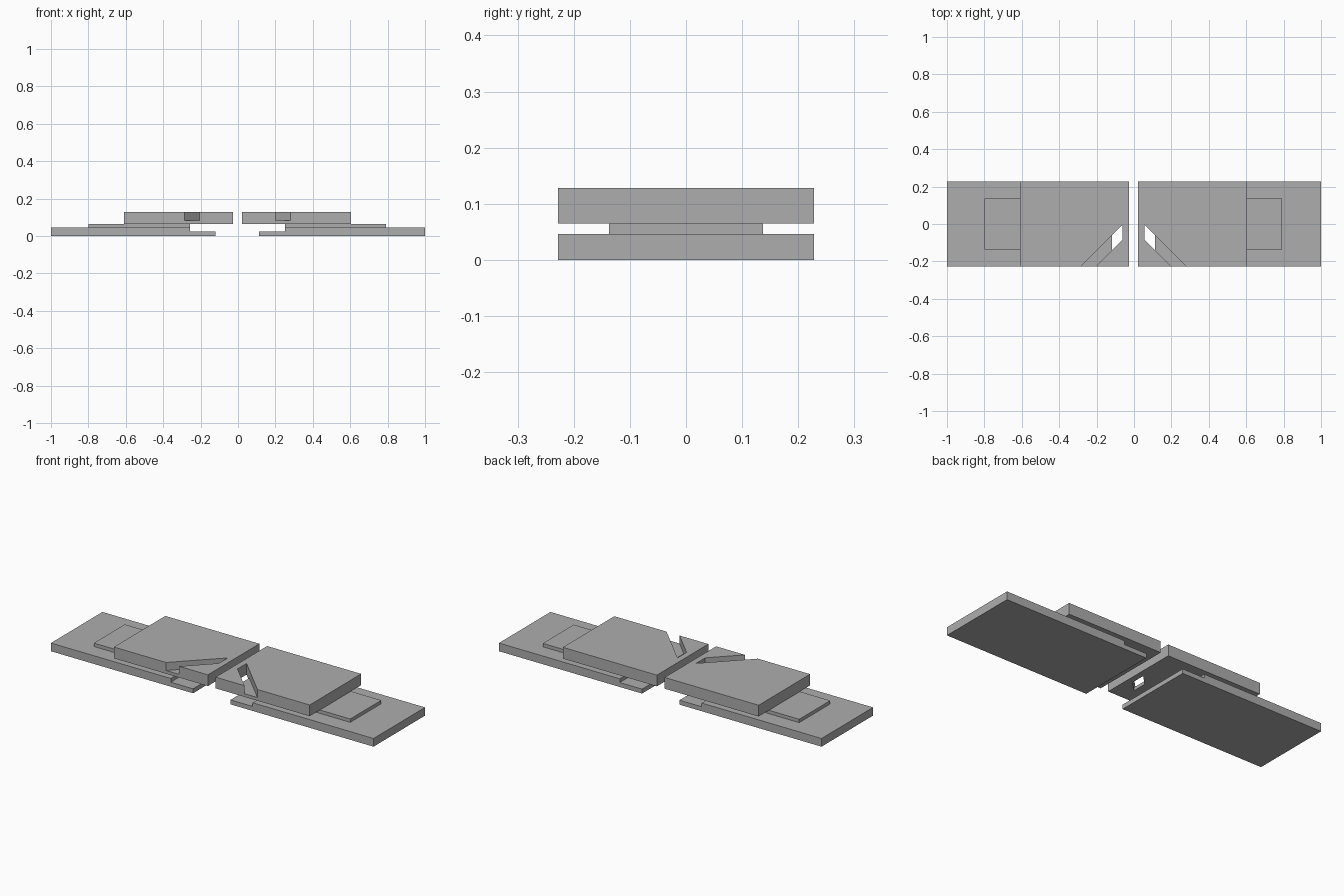
import bpy
import bmesh

cube = bpy.data.objects.get("Cube")
if cube:
    bpy.data.objects.remove(cube, do_unlink=True)

HALF_W = 0.228   # half width along y
SHIFT = -0.003   # the gap between the halves sits slightly off centre

grey = bpy.data.materials.new("plain grey")
grey.use_nodes = True
grey.diffuse_color = (0.42, 0.42, 0.42, 1)
grey.node_tree.nodes["Principled BSDF"].inputs["Base Color"].default_value = (0.42, 0.42, 0.42, 1)


def prism(name, outline, lift, hide=False):
    """Extrude a flat outline; lift maps (u, v, t) to a point for t = 0 or 1."""
    bm = bmesh.new()
    rings = [[bm.verts.new(lift(u, v, t)) for u, v in outline] for t in (0, 1)]
    n = len(outline)
    bm.faces.new(rings[0])
    bm.faces.new(rings[1])
    for i in range(n):
        j = (i + 1) % n
        bm.faces.new((rings[0][i], rings[0][j], rings[1][j], rings[1][i]))
    bmesh.ops.recalc_face_normals(bm, faces=bm.faces)
    mesh = bpy.data.meshes.new(name)
    bm.to_mesh(mesh)
    bm.free()
    mesh.materials.append(grey)
    obj = bpy.data.objects.new(name, mesh)
    bpy.context.collection.objects.link(obj)
    obj.hide_render = hide
    if hide:
        obj.hide_set(True)
    return obj


def slab(name, outline, z0, z1, hide=False):
    return prism(name, outline, lambda x, y, t: (x, y, z1 if t else z0), hide)


def rect(x0, x1, half):
    return [(x0, -half), (x1, -half), (x1, half), (x0, half)]


def cut(obj, cutter):
    mod = obj.modifiers.new(cutter.name, 'BOOLEAN')
    mod.operation = 'DIFFERENCE'
    mod.solver = 'EXACT'
    mod.object = cutter


for side, s in (("left", 1), ("right", -1)):
    def px(d):
        return s * d + SHIFT

    # Base with a thin stepped tongue at its inner end
    profile = [(s, 0), (s, 0.046), (px(0.254), 0.046), (px(0.254), 0.025),
               (px(0.116), 0.025), (px(0.116), 0)]
    prism(side + "_base", profile,
          lambda x, z, t: (x, HALF_W if t else -HALF_W, z))

    # Narrow riser between base and upper block
    slab(side + "_riser", rect(px(0.254), px(0.795), 0.137), 0.046, 0.065)

    # Upper block
    block = slab(side + "_upper_block", rect(px(0.024), px(0.607), HALF_W), 0.065, 0.128)

    # Diagonal channel, open at the front edge and running past it
    tip, lip, over = 0.058, 0.08, 0.05
    back = 0.283 - HALF_W
    channel = [(px(tip), back - tip), (px(tip), back - tip - lip),
               (px(0.203 + over), -HALF_W - over), (px(0.283 + over), -HALF_W - over)]
    cut(block, slab(side + "_channel_cutter", channel, 0.083, 0.2, True))

    # Opening through the inner end of the channel floor
    end = 0.115
    opening = [(px(tip), back - tip), (px(tip), back - tip - lip),
               (px(end), back - end - lip), (px(end), back - end)]
    cut(block, slab(side + "_opening_cutter", opening, 0.03, 0.1, True))
